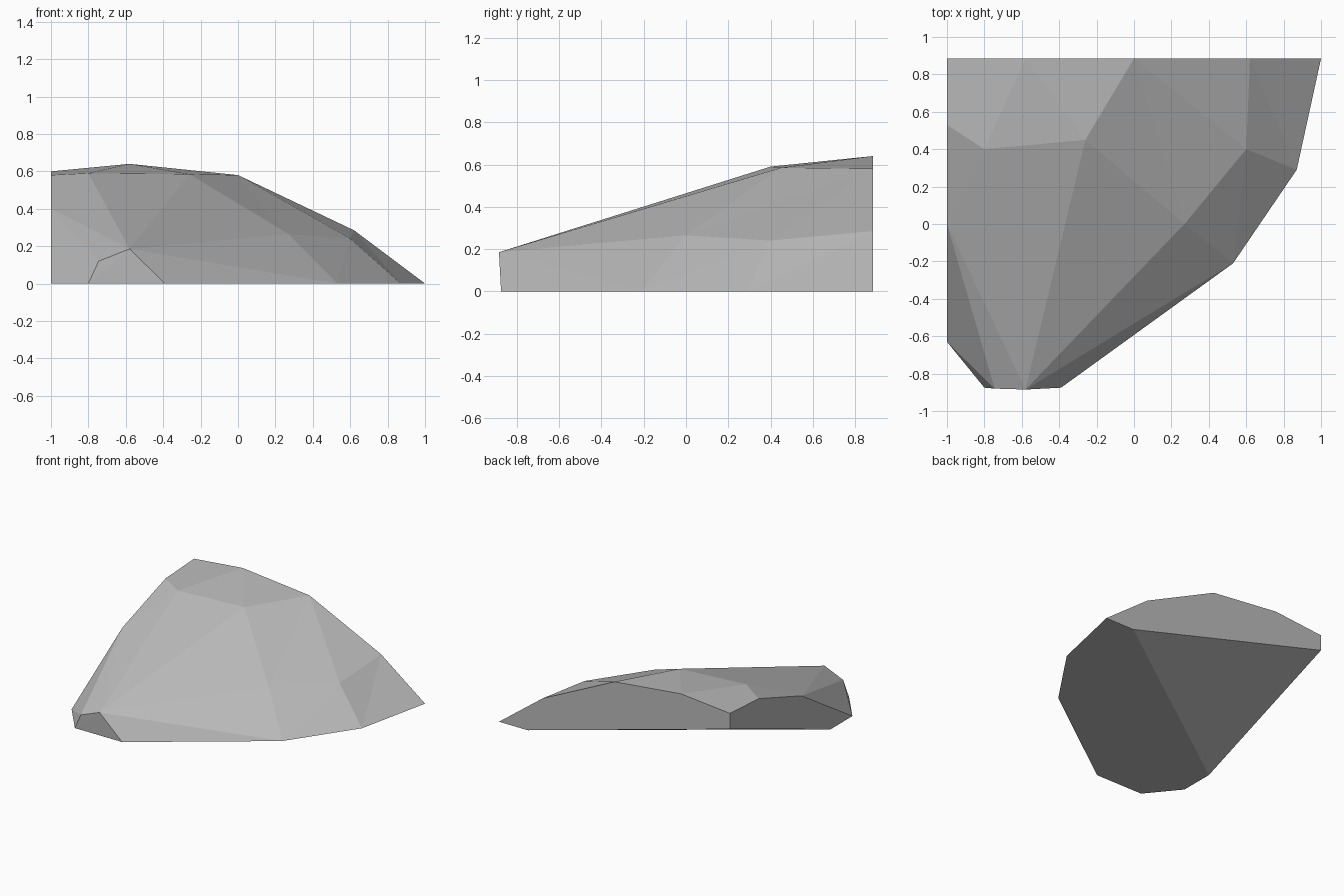
import bpy, bmesh
from mathutils import Vector

if "Cube" in bpy.data.objects:
    bpy.data.objects.remove(bpy.data.objects["Cube"])

Y = 0.885  # flat back plane

# Named corner points of the faceted boulder
pts = {
    # ground outline
    'A': (-1, Y, 0), 'B': (1, Y, 0), 'C': (.87, .29, 0), 'D': (.53, -.21, 0),
    'E': (-.39, -.875, 0), 'F': (-.8, -.875, 0), 'G': (-1, -.63, 0),
    # crest along the flat back
    'H': (-1, Y, .60), 'I': (-.58, Y, .64), 'J': (0, Y, .58), 'K': (.62, Y, .285),
    # top plateau and right shoulder
    'L': (-.8, .4, .59), 'M': (-.26, .45, .585), 'N': (.6, .4, .24), 'O': (.27, 0, .265),
    # front nose
    'P': (-.58, -Y, .185), 'Q': (-.745, -.88, .12),
    # crest along the flat left side
    'R': (-1, 0, .40), 'S': (-1, .53, .58),
}
faces = ("SHL HIL LIM IJM "              # plateau
         "LMP LPR SLR RPQ RQG QFG "      # left and front slopes
         "PQF PFE PED PDO POM "          # nose and front skirt
         "MOJ ONJ NKJ KNC KCB NDC NOD "  # right slopes
         "ABKJIH AHSRG ABCDEFG").split()  # back, left, base

bm = bmesh.new()
v = {k: bm.verts.new(p) for k, p in pts.items()}
for f in faces:
    bm.faces.new([v[c] for c in f])
bmesh.ops.recalc_face_normals(bm, faces=bm.faces)

# Undercut: slice away the lower back-left corner
a, b, c = Vector((.75, Y, 0)), Vector((-1, Y, .477)), Vector((-1, -.36, 0))
n = (b - a).cross(c - a).normalized()
if n.dot(Vector(pts['A']) - a) < 0:
    n = -n
cut = bmesh.ops.bisect_plane(bm, geom=bm.verts[:] + bm.edges[:] + bm.faces[:],
                             plane_co=a, plane_no=n, clear_outer=True)
rim = [e for e in cut['geom_cut'] if isinstance(e, bmesh.types.BMEdge)]
bmesh.ops.edgeloop_fill(bm, edges=rim)
bmesh.ops.recalc_face_normals(bm, faces=bm.faces)

mesh = bpy.data.meshes.new("boulder")
bm.to_mesh(mesh)
bm.free()

# Plain grey stone
stone = bpy.data.materials.new("stone grey")
stone.diffuse_color = (.5, .5, .5, 1)
stone.use_nodes = True
stone.node_tree.nodes["Principled BSDF"].inputs["Base Color"].default_value = stone.diffuse_color
mesh.materials.append(stone)
bpy.context.collection.objects.link(bpy.data.objects.new("boulder", mesh))
